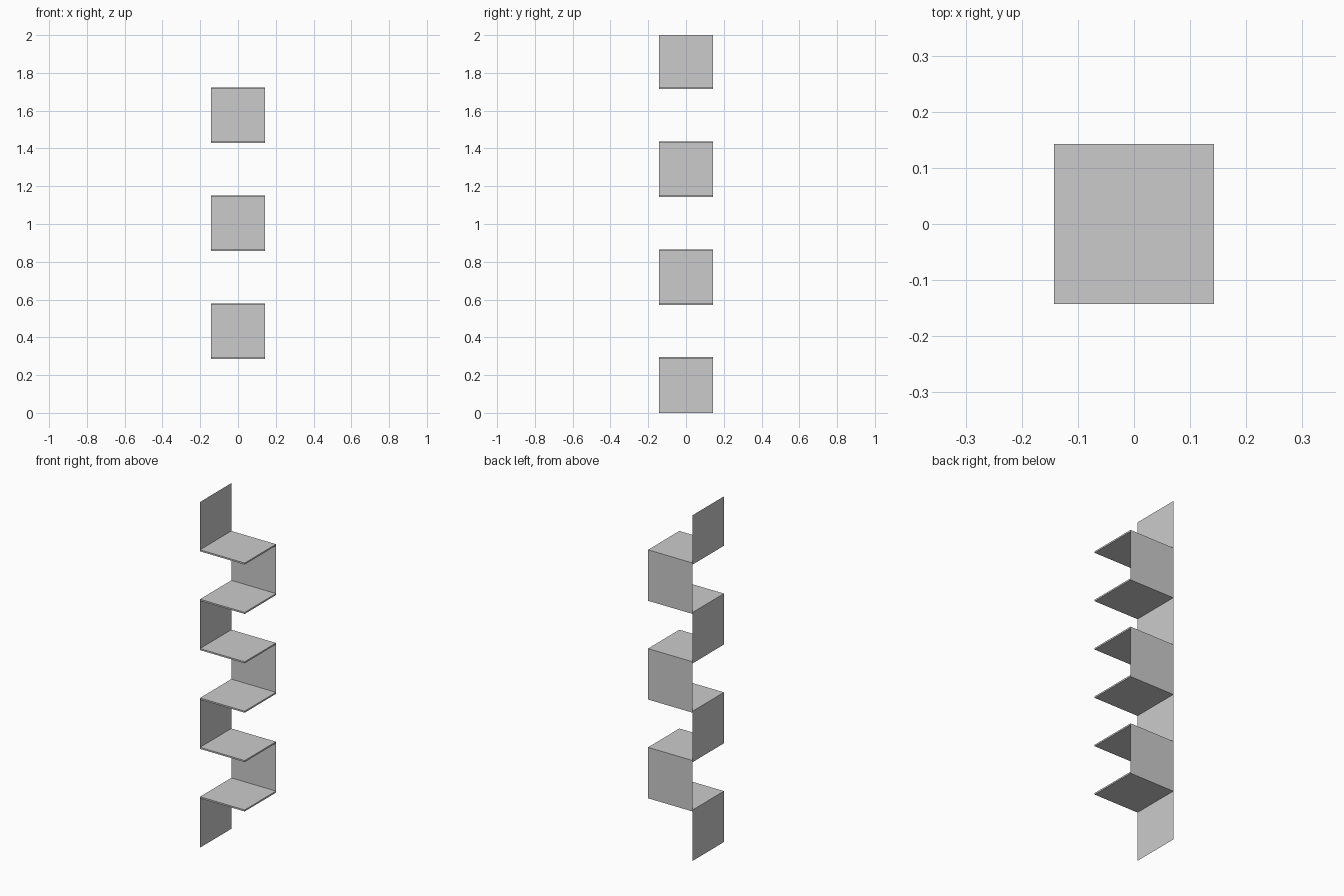
import bpy
from mathutils import Vector

if "Cube" in bpy.data.objects:
    bpy.data.objects.remove(bpy.data.objects["Cube"])

N = 7            # stacked cube cells
S = 2.0 / N      # cell size
H = S / 2
T = 0.009        # shelf thickness


def make(name, verts, faces):
    mesh = bpy.data.meshes.new(name)
    mesh.from_pydata([Vector(v) for v in verts], [], faces)
    mesh.update()
    obj = bpy.data.objects.new(name, mesh)
    bpy.context.collection.objects.link(obj)
    return obj


def shelf(name, z):
    corners = [(-H, -H), (H, -H), (H, H), (-H, H)]
    verts = [(x, y, h) for h in (z, z + T) for x, y in corners]
    sides = [(i, (i + 1) % 4, (i + 1) % 4 + 4, i + 4) for i in range(4)]
    make(name, verts, [(3, 2, 1, 0), (4, 5, 6, 7)] + sides)


# Thin upright sheets alternate between the left side and the back
for k in range(N):
    z0, z1 = k * S, (k + 1) * S
    if k % 2 == 0:
        make(f"side_panel_{k}",
             [(-H, H, z0), (-H, -H, z0), (-H, -H, z1), (-H, H, z1)], [(0, 1, 2, 3)])
    else:
        make(f"back_panel_{k}",
             [(H, H, z0), (-H, H, z0), (-H, H, z1), (H, H, z1)], [(0, 1, 2, 3)])

# Square shelves between the cells
for k in range(1, N):
    shelf(f"shelf_{k}", k * S)
